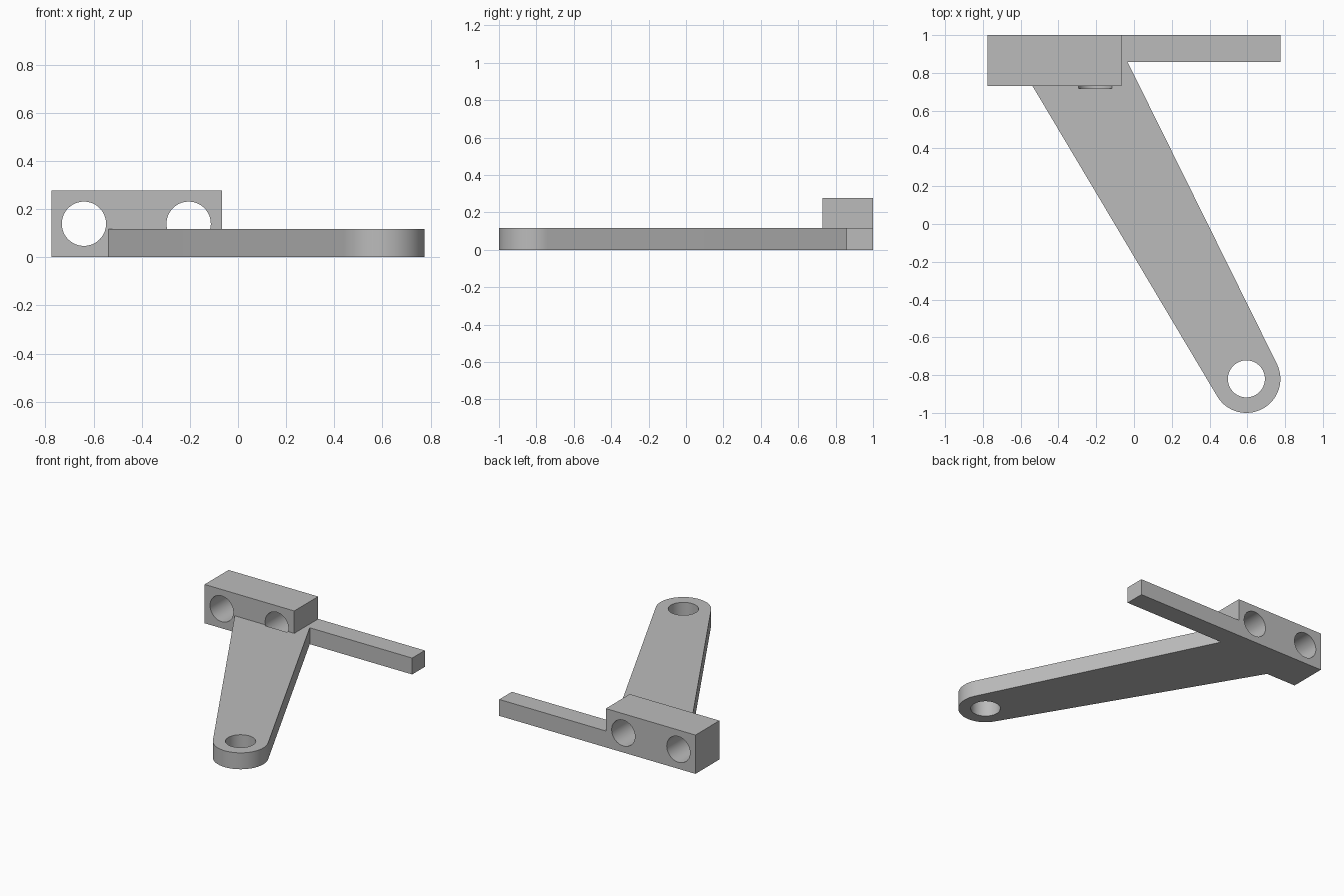
import bpy, bmesh, math
from mathutils import Vector

cube = bpy.data.objects.get("Cube")
if cube:
    bpy.data.objects.remove(cube, do_unlink=True)

grey = bpy.data.materials.new("plain grey")
grey.use_nodes = True
COLOUR = (0.5, 0.5, 0.5, 1)
grey.diffuse_color = COLOUR
grey.node_tree.nodes["Principled BSDF"].inputs["Base Color"].default_value = COLOUR


def prism(name, outline, start, sweep):
    """Extrude a closed outline, given as 3D points by start(), along sweep."""
    bm = bmesh.new()
    face = bm.faces.new([bm.verts.new(start(u, v)) for u, v in outline])
    out = bmesh.ops.extrude_face_region(bm, geom=[face])
    moved = [g for g in out["geom"] if isinstance(g, bmesh.types.BMVert)]
    bmesh.ops.translate(bm, verts=moved, vec=sweep)
    bmesh.ops.recalc_face_normals(bm, faces=bm.faces)
    mesh = bpy.data.meshes.new(name)
    bm.to_mesh(mesh)
    bm.free()
    mesh.materials.append(grey)
    obj = bpy.data.objects.new(name, mesh)
    bpy.context.collection.objects.link(obj)
    return obj


def circle(cx, cy, r, n=64):
    return [(cx + r * math.cos(math.tau * i / n), cy + r * math.sin(math.tau * i / n))
            for i in range(n)]


def combine(target, other, operation):
    mod = target.modifiers.new(operation.lower(), "BOOLEAN")
    mod.object, mod.operation, mod.solver = other, operation, "EXACT"
    bpy.context.view_layer.objects.active = target
    bpy.ops.object.modifier_apply(modifier=mod.name)
    bpy.data.objects.remove(other, do_unlink=True)


LEFT, RIGHT, BACK = -0.775, 0.775, 1.0
BLOCK_FRONT, BLOCK_END, BAR_FRONT = 0.73, -0.067, 0.858
PLATE, TOP = 0.117, 0.277
PIVOT, ROUND = Vector((0.595, -0.82)), 0.18


def tangent_angle(point, side):
    d = Vector(point) - PIVOT
    return math.atan2(d.y, d.x) + side * math.acos(ROUND / d.length)


# Tapered arm with rounded end, joined to the long back bar
arm_left, arm_right = (-0.537, BLOCK_FRONT), (-0.034, BAR_FRONT)
a0 = tangent_angle(arm_left, 1)
a1 = tangent_angle(arm_right, -1) + math.tau
STEPS = 40
arc = [(PIVOT.x + ROUND * math.cos(a0 + (a1 - a0) * i / STEPS),
        PIVOT.y + ROUND * math.sin(a0 + (a1 - a0) * i / STEPS)) for i in range(STEPS + 1)]
outline = [(LEFT, BACK), (LEFT, BLOCK_FRONT), arm_left, *arc, arm_right,
           (RIGHT, BAR_FRONT), (RIGHT, BACK)]
bracket = prism("lever_bracket", outline, lambda x, y: (x, y, 0), (0, 0, PLATE))

# Raised mounting block
block = prism("mounting_block",
              [(LEFT, BLOCK_FRONT), (BLOCK_END, BLOCK_FRONT), (BLOCK_END, BACK), (LEFT, BACK)],
              lambda x, y: (x, y, 0), (0, 0, TOP))
combine(bracket, block, "UNION")

# Bolt holes through the block; the inner one just nicks the arm
for x, front in ((-0.64, 0.6), (-0.205, 0.718)):
    cutter = prism("bolt_hole", circle(x, 0.139, 0.092),
                   lambda u, v: (u, front, v), (0, 0.5, 0))
    combine(bracket, cutter, "DIFFERENCE")

# Pivot hole through the arm
cutter = prism("pivot_hole", circle(*PIVOT, 0.098), lambda x, y: (x, y, -0.1), (0, 0, 0.4))
combine(bracket, cutter, "DIFFERENCE")

bpy.ops.object.select_all(action="DESELECT")
bracket.select_set(True)
bpy.context.view_layer.objects.active = bracket
bpy.ops.object.shade_smooth_by_angle(angle=math.radians(30))
